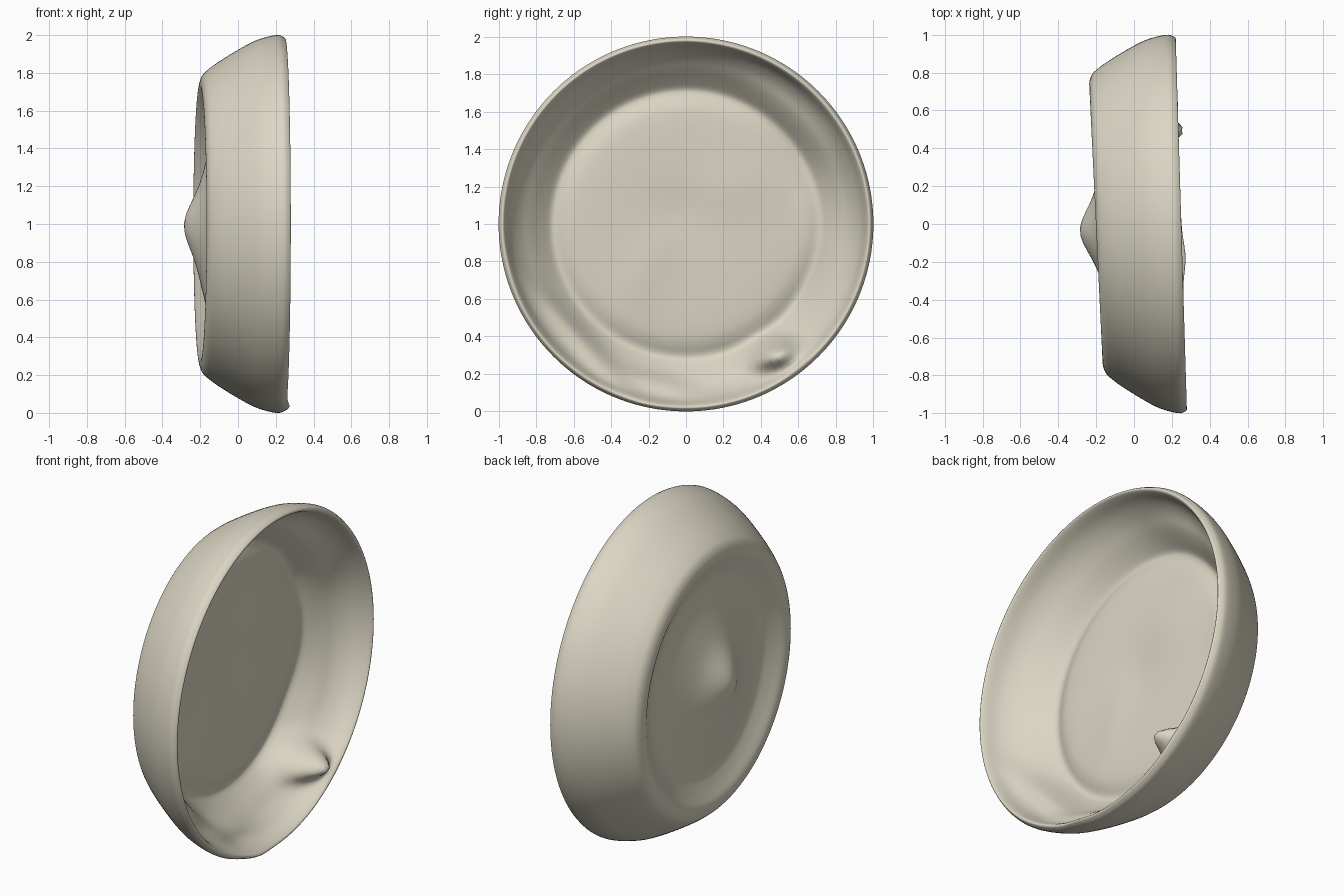
import bpy, bmesh, math
from mathutils import Vector

cube = bpy.data.objects.get("Cube")
if cube:
    bpy.data.objects.remove(cube)

clay = bpy.data.materials.new("pale clay")
colour = (0.71, 0.67, 0.55, 1)
clay.diffuse_color = colour
clay.use_nodes = True
bsdf = clay.node_tree.nodes["Principled BSDF"]
bsdf.inputs["Base Color"].default_value = colour
bsdf.inputs["Roughness"].default_value = 0.8

# Half section of the dish as (depth along x, radius)
OUTSIDE = [(-.122, 0), (-.122, .15), (-.122, .3), (-.118, .45), (-.125, .56), (-.16, .64),
           (-.196, .71), (-.2, .75), (-.185, .79), (-.155, .82), (-.1, .86),
           (0, .922), (.1, .974), (.2, 1), (.238, .992)]
INSIDE = [(.25, .978), (.228, .963), (.15, .933), (.08, .885), (.02, .825),
          (-.04, .765), (-.074, .725), (-.077, .695), (-.06, .65), (-.048, .6),
          (-.042, .5), (-.042, .3), (-.045, .12), (-.045, 0)]
SEGMENTS, STEPS = 160, 4


def smooth_path(points):
    """Catmull-Rom curve through the points."""
    pts = [Vector(p) for p in points]
    pts = [pts[0]] + pts + [pts[-1]]
    path = []
    for a, b, c, d in zip(pts, pts[1:], pts[2:], pts[3:]):
        for i in range(STEPS):
            t = i / STEPS
            path.append((2 * b + (c - a) * t + (2 * a - 5 * b + 4 * c - d) * t ** 2
                         + (3 * b - a - 3 * c + d) * t ** 3) / 2)
    return path + [pts[-1]]


def lump(y, z, cy, cz, along, across, angle=0):
    """Soft oval swelling, longest at the given angle."""
    c, s = math.cos(math.radians(angle)), math.sin(math.radians(angle))
    u, v = (y - cy) * c + (z - cz) * s, (z - cz) * c - (y - cy) * s
    return math.exp(-(u / along) ** 2 - (v / across) ** 2)


def base_bulge(y, z):
    """Swelling pushed out of the middle of the base."""
    return .105 * lump(y, z, -.04, -.06, .36, .45) + .062 * lump(y, z, -.04, 0, .14, .16)


def inner_folds(y, z):
    """Hand-pressed folds on the inner wall and floor."""
    return (.23 * lump(y, z, .48, -.7, .12, .075, 15)
            + .05 * lump(y, z, .52, .6, .35, .12, -40)
            + .035 * lump(y, z, .72, .0, .11, .45)
            + .06 * lump(y, z, -.6, -.58, .38, .06, -47)
            + .04 * lump(y, z, -.2, -.84, .25, .05, -15)
            - .012 * lump(y, z, -.05, .05, .15, .15)
            + .01 * lump(y, z, -.2, -.2, .12, .3, -25)
            + .01 * lump(y, z, .25, .2, .2, .15))


# Dish: lathe the section around x, then warp it
section = smooth_path(OUTSIDE + INSIDE)
rim = STEPS * len(OUTSIDE)
bm = bmesh.new()
rings = []
for i, (x, r) in enumerate(section):
    ring = []
    for j in range(1 if r < 1e-4 else SEGMENTS):
        a = math.tau * j / SEGMENTS
        y, z = r * math.cos(a), r * math.sin(a)
        tilt = .04 - .04 * x
        depth = x - tilt * y
        if i > rim:
            depth += inner_folds(y, z) * min(1, (i - rim) / STEPS / 2)
        elif r < .7:
            depth -= base_bulge(y, z) * min(1, (.7 - r) / .2)
        depth += .025 * lump(y, z, -.2, -1, .12, .06) * max(0, x) / .25
        ring.append(bm.verts.new((depth, y, z + 1)))
    rings.append(ring)
for lower, upper in zip(rings, rings[1:]):
    for j in range(SEGMENTS):
        k = (j + 1) % SEGMENTS
        corners = [lower[j % len(lower)], lower[k % len(lower)],
                   upper[k % len(upper)], upper[j % len(upper)]]
        bm.faces.new(list(dict.fromkeys(corners)))
bmesh.ops.recalc_face_normals(bm, faces=bm.faces)
for face in bm.faces:
    face.smooth = True

mesh = bpy.data.meshes.new("dish")
bm.to_mesh(mesh)
bm.free()
mesh.materials.append(clay)
dish = bpy.data.objects.new("dish", mesh)
bpy.context.collection.objects.link(dish)
